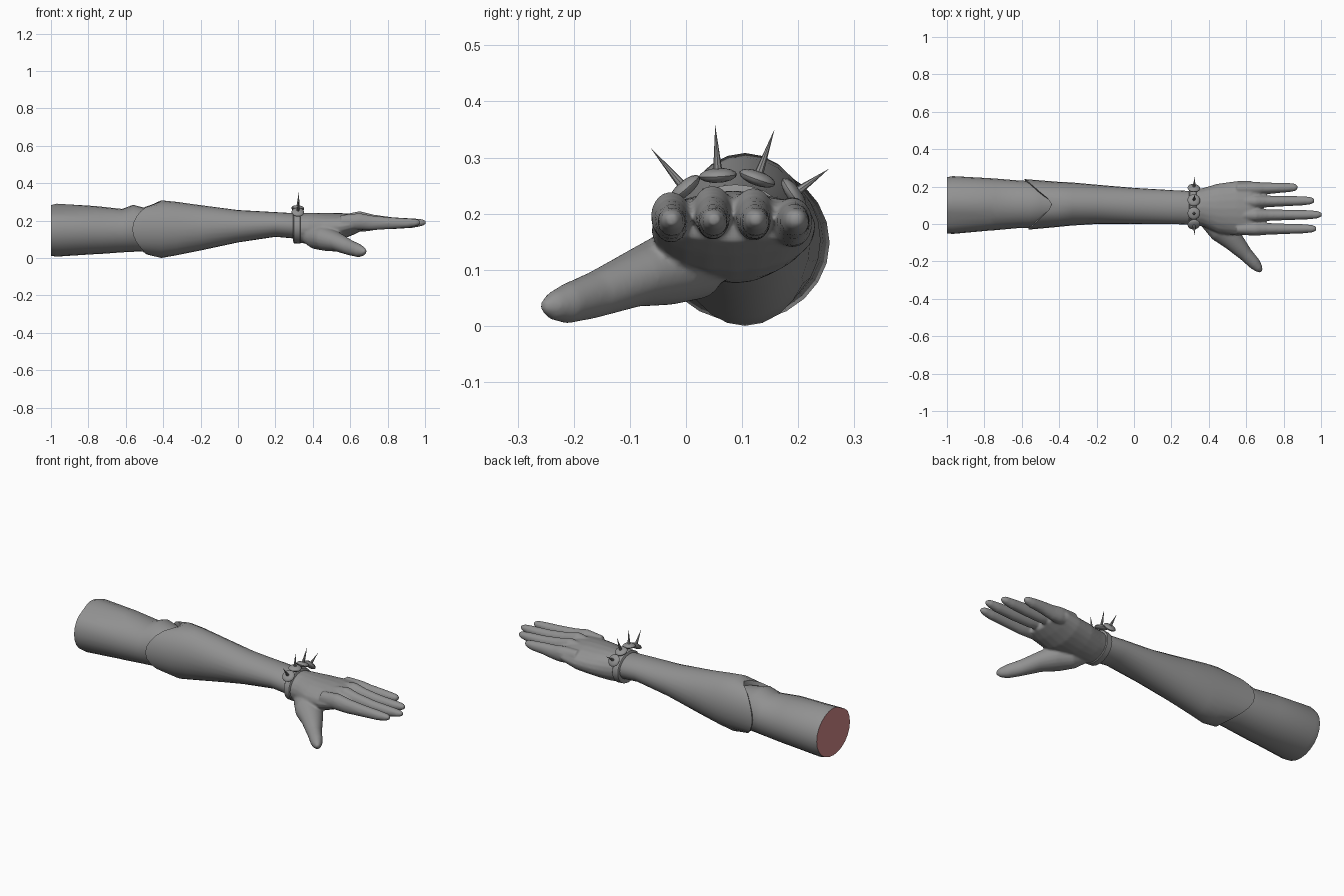
import bpy, bmesh, math
from mathutils import Vector


def material(name, rgb):
    m = bpy.data.materials.new(name)
    m.diffuse_color = (*rgb, 1)
    return m


GREY = material("skin grey", (0.285, 0.285, 0.285))
RED = material("cut red", (0.63, 0.24, 0.24))


def loft(bm, rings, heading=0.0, n=20, shift=None):
    """Closed tube through elliptical rings (x, y, z, half width, half height)."""
    side = Vector((-math.sin(heading), math.cos(heading), 0))
    loops = []
    for i, (x, y, z, a, b) in enumerate(rings):
        loop = []
        for k in range(n):
            t = 2 * math.pi * k / n
            p = Vector((x, y, z)) + side * a * math.cos(t)
            p.z += b * math.sin(t)
            if shift:
                p.x += shift(i, t)
            loop.append(bm.verts.new(p))
        loops.append(loop)
    for lo, hi in zip(loops, loops[1:]):
        for k in range(n):
            j = (k + 1) % n
            bm.faces.new((lo[k], lo[j], hi[j], hi[k]))
    start = bm.faces.new(loops[0])
    bm.faces.new(loops[-1])
    return start


def finish(name, bm, angle=40):
    bmesh.ops.recalc_face_normals(bm, faces=bm.faces[:])
    me = bpy.data.meshes.new(name)
    bm.to_mesh(me)
    bm.free()
    me.materials.append(GREY)
    me.materials.append(RED)
    ob = bpy.data.objects.new(name, me)
    bpy.context.collection.objects.link(ob)
    bpy.ops.object.select_all(action='DESELECT')
    ob.select_set(True)
    bpy.context.view_layer.objects.active = ob
    bpy.ops.object.shade_smooth_by_angle(angle=math.radians(angle))
    return ob


def span(x, y0, y1, z0, z1):
    """Ring described by its outline limits."""
    return (x, (y0 + y1) / 2, (z0 + z1) / 2, (y1 - y0) / 2, (z1 - z0) / 2)


# Upper arm, with the cut end in red
bm = bmesh.new()
cap = loft(bm, [
    span(-1.0, -0.05, 0.25, 0.012, 0.282),
    span(-0.97, -0.053, 0.256, 0.007, 0.29),
    span(-0.77, -0.035, 0.245, 0.02, 0.278),
    span(-0.74, -0.033, 0.243, 0.021, 0.275),
    span(-0.62, -0.022, 0.233, 0.03, 0.262),
    span(-0.56, -0.02, 0.23, 0.033, 0.284),
    span(-0.50, -0.015, 0.22, 0.035, 0.268),
    span(-0.38, 0.01, 0.20, 0.06, 0.25)], n=24)
cap.material_index = 1
# flattened strip along the upper front of the cut end
for v in bm.verts:
    if v.co.x < -0.76 and v.co.z > 0.16 and -0.04 < v.co.y < 0.1:
        v.co.z = min(v.co.z, 0.225 + 0.52 * (v.co.y + 0.03))
finish("upper_arm", bm)


# Forearm, its rim scooped back above and below the elbow
def rim(i, t):
    if i > 1:
        return 0
    scoop = 0.09 * math.sin(t) ** 2
    notch = 0.045 * math.exp(-((t - math.pi / 2) / 0.4) ** 2)
    return scoop + notch - 0.01 * math.cos(t)


bm = bmesh.new()
loft(bm, [
    span(-0.57, 0.0, 0.21, 0.05, 0.25),
    span(-0.575, -0.03, 0.24, 0.018, 0.288),
    span(-0.41, -0.016, 0.226, 0.0, 0.308),
    span(-0.33, -0.008, 0.222, 0.014, 0.30),
    span(-0.2, 0.0, 0.21, 0.04, 0.282),
    span(0.0, 0.0, 0.193, 0.083, 0.256),
    span(0.2, 0.0, 0.181, 0.113, 0.245),
    span(0.29, -0.003, 0.177, 0.105, 0.24),
    span(0.36, 0.01, 0.17, 0.10, 0.23)], n=24, shift=rim)
finish("forearm", bm)

# Hand: palm, thumb and four fingers fused into one skin
bm = bmesh.new()
loft(bm, [
    span(0.30, 0.0, 0.175, 0.095, 0.238),
    span(0.33, -0.008, 0.184, 0.08, 0.24),
    span(0.37, -0.014, 0.193, 0.076, 0.241),
    span(0.45, -0.05, 0.216, 0.082, 0.241),
    span(0.55, -0.062, 0.23, 0.097, 0.24),
    span(0.62, -0.06, 0.232, 0.125, 0.235),
    span(0.67, -0.045, 0.215, 0.15, 0.22)])
loft(bm, [
    (0.36, 0.055, 0.125, 0.04, 0.045),
    (0.41, 0.025, 0.11, 0.062, 0.062),
    (0.47, -0.03, 0.103, 0.073, 0.066),
    (0.53, -0.088, 0.086, 0.057, 0.052),
    (0.60, -0.165, 0.055, 0.038, 0.042),
    (0.645, -0.212, 0.04, 0.033, 0.036),
    (0.668, -0.238, 0.036, 0.023, 0.025),
    (0.682, -0.254, 0.035, 0.009, 0.010)], heading=-math.pi / 4)
# base y, tip y, tip x, knuckle lift
for y0, y1, tip, up in ((-0.027, -0.025, 0.975, -0.005), (0.047, 0.05, 1.004, 0.006),
                        (0.12, 0.125, 0.965, 0.002), (0.19, 0.196, 0.875, -0.016)):
    span_x = tip - 0.65

    def ring(f, z, a, b):
        return (0.65 + f * span_x, y0 + (y1 - y0) * f, z, a, b)

    loft(bm, [
        (0.55, y0, 0.19, 0.03, 0.04),
        ring(0.0, 0.200 + up, 0.036, 0.045),
        ring(0.2, 0.190 + up / 2, 0.031, 0.040),
        ring(0.5, 0.186, 0.028, 0.032),
        ring(0.8, 0.186, 0.025, 0.026),
        ring(0.94, 0.189, 0.020, 0.019),
        ring(1.0, 0.190, 0.010, 0.010)], n=14)
hand = finish("hand", bm)
mod = hand.modifiers.new("fuse", 'REMESH')
mod.mode = 'VOXEL'
mod.voxel_size = 0.006
mod.use_smooth_shade = True
mod = hand.modifiers.new("soften", 'SMOOTH')
mod.factor = 0.5
mod.iterations = 6

# Bracelet band
bm = bmesh.new()
loft(bm, [
    span(0.295, -0.006, 0.182, 0.088, 0.246),
    span(0.299, -0.013, 0.188, 0.078, 0.252),
    span(0.331, -0.015, 0.191, 0.076, 0.252),
    span(0.335, -0.010, 0.187, 0.08, 0.246)], n=24)
finish("bracelet_band", bm)

# Flattened studs, each with a spike: stud y, z, spike tip y, z
for i, (y, z, ty, tz) in enumerate(((-0.002, 0.245, -0.063, 0.317), (0.057, 0.268, 0.052, 0.358),
                                    (0.127, 0.263, 0.158, 0.351), (0.192, 0.235, 0.255, 0.28))):
    base, tip = Vector((0.32, y, z)), Vector((0.326, ty, tz))
    axis = tip - base
    turn = axis.to_track_quat('Z', 'X')
    bm = bmesh.new()
    bmesh.ops.create_uvsphere(bm, u_segments=16, v_segments=8, radius=1)
    for v in bm.verts:
        v.co = base + turn @ Vector((v.co.x * 0.034, v.co.y * 0.034, v.co.z * 0.013))
    finish(f"stud_{i + 1}", bm)
    bm = bmesh.new()
    bmesh.ops.create_cone(bm, cap_ends=True, segments=8, radius1=0.009, radius2=0.0,
                          depth=axis.length)
    for v in bm.verts:
        v.co = (base + tip) / 2 + turn @ v.co
    finish(f"spike_{i + 1}", bm)
